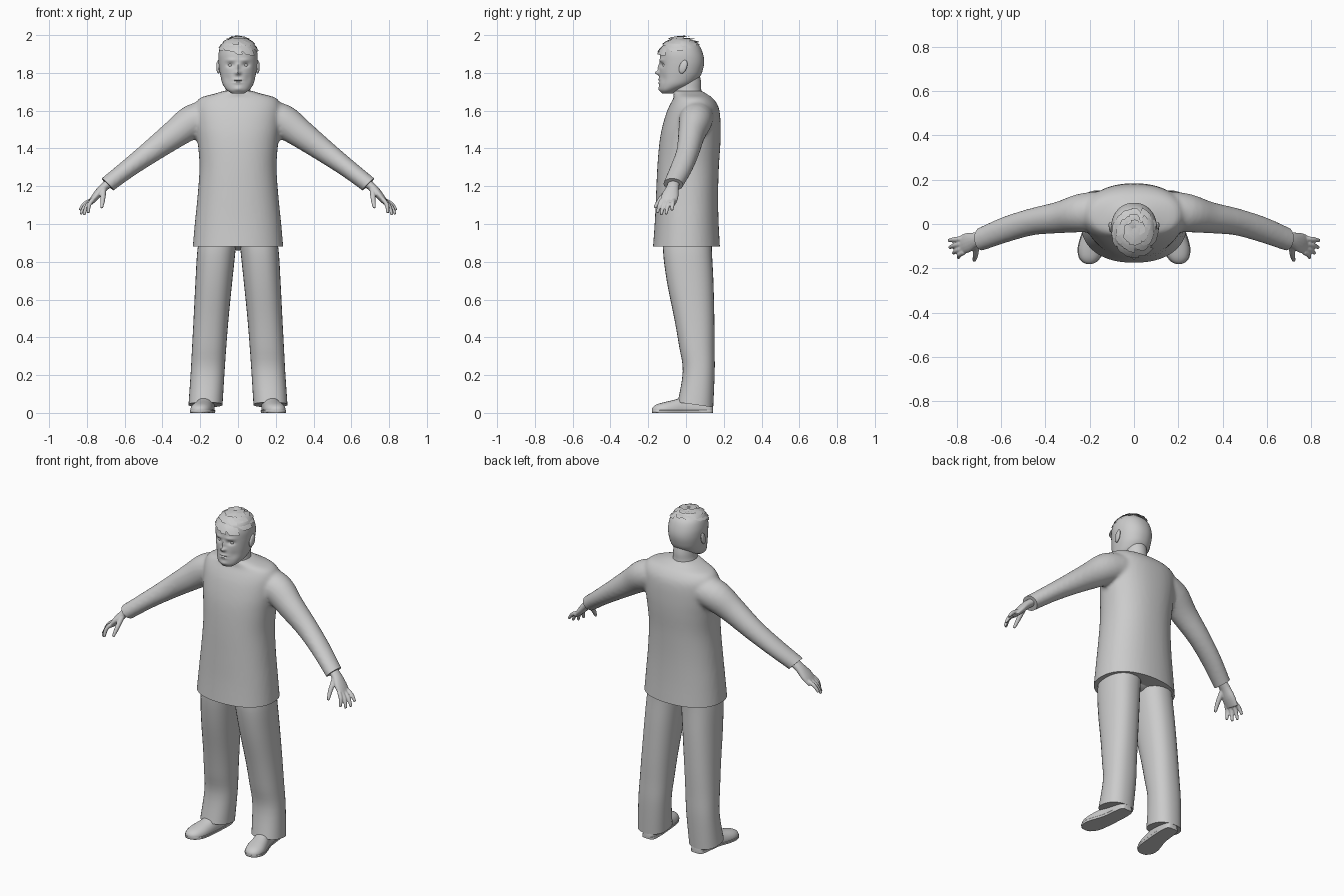
import bpy, bmesh, math, random
from mathutils import Vector

random.seed(4)
cube = bpy.data.objects.get("Cube")
if cube:
    bpy.data.objects.remove(cube)

grey = bpy.data.materials.new("plain_grey")
grey.use_nodes = True
grey.diffuse_color = (0.6, 0.6, 0.6, 1)
grey.node_tree.nodes["Principled BSDF"].inputs["Base Color"].default_value = (0.6, 0.6, 0.6, 1)
made = []


def blend(rows, steps):
    """Smooth curve through rows of numbers."""
    out = []
    for i in range(len(rows) - 1):
        a, b, c, d = (rows[min(max(i + k, 0), len(rows) - 1)] for k in (-1, 0, 1, 2))
        for k in range(steps):
            t = k / steps
            out.append([0.5 * (2*q + (r - p)*t + (2*p - 5*q + 4*r - s)*t*t + (3*q - p - 3*r + s)*t**3)
                        for p, q, r, s in zip(a, b, c, d)])
    return out + [list(rows[-1])]


def ring(center, u, v, n, e):
    pts = []
    for k in range(n):
        a = 2 * math.pi * k / n
        c, s = math.cos(a), math.sin(a)
        pts.append(center + u * math.copysign(abs(c) ** (2 / e), c) + v * math.copysign(abs(s) ** (2 / e), s))
    return pts


def loft(bm, rings):
    loops = [[bm.verts.new(p) for p in r] for r in rings]
    n = len(loops[0])
    for a, b in zip(loops, loops[1:]):
        for k in range(n):
            bm.faces.new((a[k], a[(k + 1) % n], b[(k + 1) % n], b[k]))
    bm.faces.new(loops[0][::-1])
    bm.faces.new(loops[-1])


def slices(bm, rows, n=32, e=2.2, steps=4):
    """Level cross-sections: z, x min, x max, y min, y max."""
    loft(bm, [ring(Vector(((x0 + x1) / 2, (y0 + y1) / 2, z)), Vector(((x1 - x0) / 2, 0, 0)),
                   Vector((0, (y1 - y0) / 2, 0)), n, e) for z, x0, x1, y0, y1 in blend(rows, steps)])


def tube(bm, rows, n=16, steps=4):
    """Tube along a path: x, y, z, thickness, width."""
    rows = blend(rows, steps)
    pts = [Vector(r[:3]) for r in rows]
    rings = []
    for i, r in enumerate(rows):
        t = (pts[min(i + 1, len(pts) - 1)] - pts[max(i - 1, 0)]).normalized()
        v = Vector((0, 1, 0))
        v = (v - t * v.dot(t)).normalized()
        rings.append(ring(pts[i], v.cross(t) * r[3], v * r[4], n, 2))
    loft(bm, rings)


def ball(bm, center, size):
    res = bmesh.ops.create_uvsphere(bm, u_segments=16, v_segments=10, radius=1)
    for v in res["verts"]:
        v.co = Vector(center) + Vector(a * b for a, b in zip(v.co, size))


def mirrored(rows, s):
    return [(r[0] * s, *r[1:]) for r in rows]


def finish(bm, name, voxel=0, cuts=()):
    bmesh.ops.recalc_face_normals(bm, faces=bm.faces)
    mesh = bpy.data.meshes.new(name)
    bm.to_mesh(mesh)
    bm.free()
    ob = bpy.data.objects.new(name, mesh)
    bpy.context.collection.objects.link(ob)
    if voxel:
        # fuse overlapping pieces into one skin, then trim the open ends
        rm = ob.modifiers.new("fuse", "REMESH")
        rm.mode = "VOXEL"
        rm.voxel_size = voxel
        sm = ob.modifiers.new("relax", "SMOOTH")
        sm.iterations = 5
        dg = bpy.context.evaluated_depsgraph_get()
        fused = bpy.data.meshes.new_from_object(ob.evaluated_get(dg))
        ob.modifiers.clear()
        ob.data = mesh = fused
        bm = bmesh.new()
        bm.from_mesh(mesh)
        for co, no in cuts:
            bmesh.ops.bisect_plane(bm, geom=bm.verts[:] + bm.edges[:] + bm.faces[:], plane_co=co,
                                   plane_no=no, clear_outer=True)
            bmesh.ops.holes_fill(bm, edges=[e for e in bm.edges if e.is_boundary], sides=0)
        bm.to_mesh(mesh)
        bm.free()
    mesh.materials.clear()
    mesh.materials.append(grey)
    made.append(ob)


# long coat with sleeves
bm = bmesh.new()
coat = [(0.84, 0.243, -0.178, 0.182), (1.0, 0.229, -0.166, 0.173), (1.15, 0.214, -0.159, 0.17),
        (1.3, 0.204, -0.152, 0.174), (1.42, 0.212, -0.142, 0.182), (1.5, 0.222, -0.129, 0.184),
        (1.58, 0.228, -0.107, 0.18), (1.63, 0.226, -0.086, 0.168), (1.668, 0.2, -0.066, 0.14),
        (1.688, 0.13, -0.066, 0.11), (1.705, 0.075, -0.068, 0.085)]
slices(bm, [(z, -w, w, f, b) for z, w, f, b in coat], n=48, e=2.25)
sleeve = [(0.13, 0.06, 1.575, 0.082, 0.09), (0.235, 0.05, 1.545, 0.09, 0.088),
          (0.335, 0.03, 1.476, 0.076, 0.072), (0.46, 0.01, 1.384, 0.061, 0.061),
          (0.58, -0.025, 1.295, 0.05, 0.058), (0.69, -0.068, 1.21, 0.045, 0.052),
          (0.76, -0.09, 1.155, 0.044, 0.051)]
for s in (1, -1):
    tube(bm, mirrored(sleeve, s), n=24)
finish(bm, "coat", 0.011, [((0, 0, 0.88), (0, 0, -1))]
       + [((s * 0.69, -0.07, 1.21), (s * 0.7, -0.08, -0.7)) for s in (1, -1)])

# hands
palm = [(0.65, -0.058, 1.24, 0.024, 0.03), (0.71, -0.07, 1.195, 0.023, 0.033),
        (0.75, -0.084, 1.15, 0.021, 0.045), (0.783, -0.095, 1.11, 0.013, 0.042)]
thumb = [(0.712, -0.09, 1.185, 0.016, 0.016), (0.716, -0.138, 1.128, 0.013, 0.013),
         (0.722, -0.166, 1.085, 0.008, 0.008)]
fingers = [(-0.127, 0.793, -0.152, 1.058), (-0.108, 0.816, -0.132, 1.048),
           (-0.086, 0.833, -0.106, 1.052), (-0.065, 0.838, -0.075, 1.073)]
for s, side in ((1, "left"), (-1, "right")):
    bm = bmesh.new()
    tube(bm, mirrored(palm, s))
    tube(bm, mirrored(thumb, s), n=10)
    for ky, tx, ty, tz in fingers:
        k, tip = Vector((0.768, ky, 1.13)), Vector((tx, ty, tz))
        mid = (k + tip) / 2 + Vector((0.008, 0, 0.006))
        tube(bm, mirrored([(*k, 0.012, 0.012), (*mid, 0.0115, 0.0115), (*tip, 0.008, 0.008)], s), n=10)
    finish(bm, side + "_hand", 0.004)

# trousers
leg = [(1.0, 0.0, 0.19, -0.11, 0.14), (0.87, 0.012, 0.214, -0.122, 0.137), (0.7, 0.03, 0.225, -0.102, 0.145),
       (0.5, 0.05, 0.235, -0.062, 0.15), (0.35, 0.062, 0.243, -0.036, 0.151),
       (0.22, 0.071, 0.25, -0.017, 0.152), (0.043, 0.082, 0.262, -0.044, 0.144)]
for s, side in ((1, "left"), (-1, "right")):
    bm = bmesh.new()
    slices(bm, leg, e=2.3)
    for v in bm.verts:
        v.co.x *= s
        # hem rises over the foot
        v.co.z -= 0.18 * (v.co.y - 0.05) * max(0, 1 - v.co.z / 0.2)
    finish(bm, side + "_trouser_leg")
bm = bmesh.new()
ball(bm, (0, 0.02, 0.96), (0.18, 0.11, 0.1))
finish(bm, "trouser_seat")

# shoes with soles: y, x middle, half width, height
shoe = [(0.142, 0.163, 0.022, 0.04), (0.125, 0.164, 0.038, 0.07), (0.06, 0.167, 0.044, 0.09),
        (0.0, 0.173, 0.046, 0.088), (-0.06, 0.186, 0.054, 0.07), (-0.11, 0.195, 0.057, 0.058),
        (-0.15, 0.2, 0.047, 0.047), (-0.172, 0.202, 0.029, 0.034), (-0.18, 0.203, 0.01, 0.022)]
for s, side in ((1, "left"), (-1, "right")):
    for part, grow in (("shoe", 0), ("sole", 0.003)):
        bm = bmesh.new()
        loft(bm, [ring(Vector((x * s, y, 0.012)), Vector((w + grow, 0, 0)), Vector((0, 0, h - 0.012)), 24, 2.3)
                  for y, x, w, h in blend(shoe, 3)])
        for v in bm.verts:
            v.co.z = min(max(v.co.z, 0), 0.014) if grow else max(v.co.z, 0.008)
        finish(bm, side + "_" + part)

# neck
bm = bmesh.new()
slices(bm, [(1.64, -0.09, 0.09, -0.05, 0.1), (1.7, -0.067, 0.067, -0.066, 0.082),
            (1.75, -0.062, 0.062, -0.062, 0.08), (1.8, -0.06, 0.06, -0.05, 0.07)], e=2)
finish(bm, "neck")

# head with a modelled face
bm = bmesh.new()
skull = [(1.692, 0.035, -0.128, -0.07), (1.71, 0.06, -0.139, -0.035), (1.74, 0.081, -0.142, 0.035),
         (1.78, 0.092, -0.141, 0.074), (1.82, 0.099, -0.139, 0.09), (1.86, 0.103, -0.138, 0.096),
         (1.9, 0.103, -0.136, 0.09), (1.94, 0.094, -0.124, 0.073), (1.967, 0.073, -0.1, 0.045),
         (1.982, 0.042, -0.066, 0.012), (1.987, 0.008, -0.034, -0.018)]
slices(bm, [(z, -w, w, f, b) for z, w, f, b in skull], n=72, e=2.15, steps=7)
# bumps: x, z, x spread, z spread, push toward the back
bumps = [(0.04, 1.842, 0.018, 0.011, 0.013), (0.036, 1.868, 0.026, 0.009, -0.006),
         (0.055, 1.77, 0.018, 0.025, 0.005), (0, 1.8, 0.013, 0.011, -0.024), (0, 1.828, 0.009, 0.02, -0.011),
         (0, 1.764, 0.022, 0.005, -0.007), (0, 1.757, 0.022, 0.003, 0.005),
         (0, 1.748, 0.018, 0.005, -0.006), (0, 1.715, 0.022, 0.012, -0.006)]
for v in bm.verts:
    if v.co.y < -0.05:
        v.co.y += sum(p * math.exp(-((abs(v.co.x) - x) / sx) ** 2 - ((v.co.z - z) / sz) ** 2)
                      for x, z, sx, sz, p in bumps)
finish(bm, "head")

for s, side in ((1, "left"), (-1, "right")):
    bm = bmesh.new()
    ball(bm, (s * 0.04, -0.112, 1.84), (0.014, 0.012, 0.01))
    finish(bm, side + "_eye")
    bm = bmesh.new()
    ball(bm, (s * 0.103, -0.015, 1.832), (0.011, 0.021, 0.036))
    for v in bm.verts:
        v.co.x += s * 0.25 * max(0, v.co.y + 0.015)
        v.co.y += 0.25 * (v.co.z - 1.832)
    finish(bm, side + "_ear")

# layered flat locks of hair
bm = bmesh.new()
for count, start, length, width in ((7, 4, 34, 0.5), (13, 28, 28, 0.3), (17, 48, 30, 0.24)):
    for k in range(count):
        az = 2 * math.pi * (k + random.uniform(-0.25, 0.25)) / count
        front = 0.5 - 0.5 * math.sin(az)
        reach = length * random.uniform(0.8, 1.1) * (0.45 + 0.6 * front)
        begin = start * (0.7 + 0.3 * front)
        rows = []
        for j in range(4):
            p = math.radians(begin + reach * j / 3)
            lift = 1.0 + 0.028 * j + random.uniform(0, 0.02)
            spread = width * (1, 1.1, 0.95, 0.55)[j] * (1.6 if start < 10 else 1)
            row = []
            for d in (-1, 0, 1):
                a = az + d * spread + 0.12 * j
                row.append(bm.verts.new((0.107 * lift * math.sin(p) * math.cos(a),
                                         -0.025 + 0.121 * lift * math.sin(p) * math.sin(a),
                                         min(2.0, 1.87 + 0.121 * lift * math.cos(p)))))
            rows.append(row)
        for a, b in zip(rows, rows[1:]):
            for i in (0, 1):
                bm.faces.new((a[i], a[i + 1], b[i + 1], b[i]))
finish(bm, "hair")

bpy.ops.object.select_all(action="DESELECT")
for ob in made:
    ob.select_set(True)
bpy.context.view_layer.objects.active = made[0]
bpy.ops.object.shade_smooth_by_angle(angle=math.radians(40))
